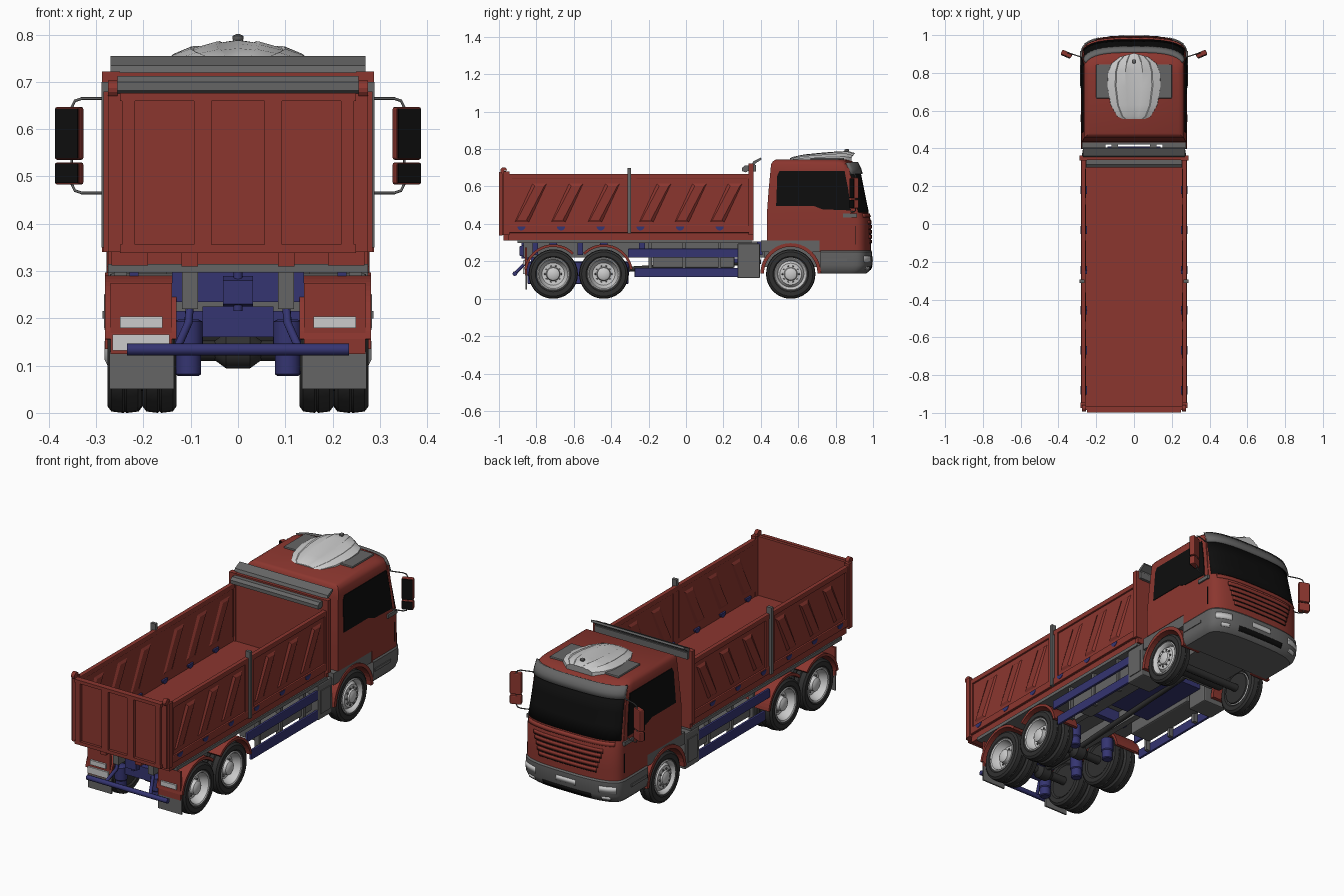
import bpy, bmesh, math
from mathutils import Vector, Matrix

if "Cube" in bpy.data.objects:
    bpy.data.objects.remove(bpy.data.objects["Cube"])

def mat(n, c):
    m = bpy.data.materials.new(n)
    m.diffuse_color = (*c, 1)
    m.use_nodes = True
    m.node_tree.nodes["Principled BSDF"].inputs["Base Color"].default_value = m.diffuse_color
    return m
RED, DRK = mat("red", (.26, .037, .028)), mat("dark_grey", (.13, .13, .13))
BLK, TYR = mat("black", (.004, .004, .004)), mat("rubber", (.03, .03, .03))
BLU = mat("blue", (.035, .035, .165))

def make(name, bm, m=None, sym=False, bev=0, smooth=False):
    bmesh.ops.recalc_face_normals(bm, faces=bm.faces)
    if bev:
        bmesh.ops.bevel(bm, geom=bm.edges[:], offset=bev, segments=2, affect='EDGES', profile=.5)
    me = bpy.data.meshes.new(name)
    bm.to_mesh(me); bm.free()
    o = bpy.data.objects.new(name, me)
    bpy.context.collection.objects.link(o)
    if m: me.materials.append(m)
    if smooth:
        bpy.ops.object.select_all(action='DESELECT')
        o.select_set(True); bpy.context.view_layer.objects.active = o
        bpy.ops.object.shade_smooth_by_angle(angle=math.radians(35))
    if sym: o.modifiers.new("mirror", 'MIRROR')
    return o

def loft(name, rings, m=None, closed=True, caps=True, **k):
    bm = bmesh.new()
    vs = [[bm.verts.new(p) for p in r] for r in rings]
    if not caps: vs.append(vs[0])  # join the last ring to the first
    n = len(rings[0])
    for a, b in zip(vs, vs[1:]):
        for i in range(n if closed else n - 1):
            j = (i + 1) % n
            bm.faces.new((a[i], a[j], b[j], b[i]))
    if closed and caps:
        bm.faces.new(vs[0]); bm.faces.new(vs[-1])
    return make(name, bm, m, **k)

def prism(name, pts, x0, x1, m=None, lean=lambda z: 0, **k):
    return loft(name, [[(x + lean(z), y, z) for y, z in pts] for x in (x0, x1)], m, **k)

def box(name, x0, x1, y0, y1, z0, z1, m=None, **k):
    return prism(name, [(y0, z0), (y1, z0), (y1, z1), (y0, z1)], x0, x1, m, **k)

def arc(cy, cz, r0, r1, a0, a1, n=20):
    p = [(math.radians(a0 + (a1 - a0) * i / n)) for i in range(n + 1)]
    return [(cy + r1 * math.cos(a), cz + r1 * math.sin(a)) for a in p] + \
           [(cy + r0 * math.cos(a), cz + r0 * math.sin(a)) for a in reversed(p)]

def lathe(name, prof, c, m=None, axis='x', n=36, **k):
    rings = []
    for h, r in prof:
        ts = [2 * math.pi * i / n for i in range(n)]
        rings.append([(c[0] + h, c[1] + r * math.cos(t), c[2] + r * math.sin(t)) if axis == 'x' else
                      (c[0] + r * math.cos(t), c[1] + r * math.sin(t), c[2] + h) for t in ts])
    return loft(name, rings, m, smooth=True, **k)

def tube(name, pts, r, m=None, sym=False):
    cu = bpy.data.curves.new(name, 'CURVE')
    cu.dimensions = '3D'; cu.bevel_depth = r; cu.bevel_resolution = 2; cu.use_fill_caps = True
    s = cu.splines.new('POLY'); s.points.add(len(pts) - 1)
    for p, q in zip(s.points, pts): p.co = (*q, 1)
    o = bpy.data.objects.new(name, cu)
    bpy.context.collection.objects.link(o)
    if m: cu.materials.append(m)
    if sym: o.modifiers.new("mirror", 'MIRROR')

# Cab surface: plan outline is half a superellipse in front of straight sides
def interp(t, z):
    for (a, u), (b, v) in zip(t, t[1:]):
        if z <= b: return u + (v - u) * max(0, (z - a) / (b - a))
    return t[-1][1]
yf = lambda z: interp([(.13, .972), (.18, .99), (.42, .988), (.47, .972), (.68, .93), (.72, .915), (.75, .88)], z)
wd = lambda z: interp([(.13, .27), (.18, .277), (.48, .277), (.73, .264)], z)
def front(t, z, g=0):
    c, s = math.cos(t), math.sin(t)
    return (math.copysign(abs(c) ** (2/3), c) * (wd(z) + g), yf(z) - .1 + (.1 + g) * abs(s) ** (2/3), z)
def ring(z, back, g=0):
    return [(wd(z) + g, back, z)] + [front(math.pi * i / 28, z, g) for i in range(29)] + [(-wd(z) - g, back, z)]
def skin(name, xa, xb, zs, m, e=.004, sym=False):
    ta, tb = [math.acos(max(-1, min(1, math.copysign(abs(x) ** 1.5, x)))) for x in (xa, xb)]
    o = loft(name, [[front(ta + (tb - ta) * i / 20, z) for i in range(21)] for z in zs], m, closed=False, smooth=True, sym=sym)
    s = o.modifiers.new("thick", 'SOLIDIFY'); s.thickness = 2 * e; s.offset = 0

back = lambda z: interp([(.3, .432), (.5, .434), (.72, .455), (.75, .47)], z)
rings = [ring(z, back(z)) for z in (.31, .42, .47, .58, .68, .72)]
rings += [ring(.735, .465, -.01), ring(.744, .48, -.03)]
loft("cab", rings, RED, smooth=True)
loft("cab_lower", [ring(z, .715) for z in (.25, .31)], RED, smooth=True)
loft("bumper", [ring(z, .72, g) for z, g in ((.135, -.01), (.15, .003), (.18, .006), (.25, .006), (.258, 0))], DRK, smooth=True)
skin("windscreen", -.965, .965, (.462, .53, .6, .67), BLK, .003)
skin("sun_visor", -.97, .97, (.665, .69, .725), DRK, .012)
skin("wiper_panel", -.9, .9, (.435, .455), RED, .006)
for i in range(5):
    z = .292 + i * .026
    w = .6 + .03 * i
    skin("grille_gap", -w, w, (z, z + .004), BLK, .002)
    skin("grille_bar", -w, w, (z + .005, z + .023), RED, .005)
skin("headlight", .66, .93, (.195, .228), None, .009, True)
skin("fog_light", .70, .85, (.158, .175), None, .009, True)
skin("bumper_mesh", -.5, .5, (.155, .18), BLK, .008)
skin("number_plate", -.2, .2, (.2, .226), None, .01)
lean = lambda z: wd(z) - .277
prism("side_window", [(.482, .497), (.68, .497), (.73, .478), (.882, .472), (.868, .58), (.848, .683), (.5, .683), (.488, .66)],
      .272, .28, BLK, lean, sym=True)
prism("window_frame_post", [(.895, .45), (.91, .45), (.872, .70), (.858, .70)], .25, .276, RED, lean, sym=True)
box("door_seam", .27, .2785, .903, .907, .29, .39, BLK, sym=True)
box("door_handle", .27, .285, .84, .915, .435, .455, DRK, sym=True)
box("door_step", .2, .287, .73, .86, .2, .215, DRK, sym=True)
# Front wheel arch and rear cab skirt
prism("front_fender", arc(.56, .135, .143, .162, 0, 180), .17, .281, RED, sym=True)
prism("arch_panel", [(.72, .25), (.72, .312), (.40, .312), (.40, .25)] +
      [(.56 + .16 * math.cos(a), .135 + .16 * math.sin(a)) for a in [math.radians(134 - 8.8 * i) for i in range(11)]],
      .15, .275, DRK, sym=True)
# Roof fairing, pads and beacon
rows = ((.555, .065, .75), (.57, .09, .758), (.63, .125, .771), (.73, .143, .781), (.82, .14, .788), (.87, .12, .789), (.905, .075, .778))
prof = [(-1, 0), (-.98, .45), (-.7, .76), (-.66, .7), (-.32, .95), (-.28, .9), (0, 1), (.28, .9), (.32, .95), (.66, .7), (.7, .76), (.98, .45), (1, 0)]
loft("roof_fairing", [[(w * u, y - .02 * abs(u) * (y > .8), .735 + (z - .735) * v) for u, v in prof] for y, w, z in rows], smooth=True)
box("roof_pad", .1, .2, .665, .845, .735, .753, DRK, sym=True, bev=.004)
lathe("beacon", [(0, .008), (.006, .012), (.012, .012), (.016, .004)], (0, .86, .785), DRK, 'z', 16)
# Mirrors
tube("mirror_arm", [(.265, .88, .665), (.33, .9, .665), (.345, .905, .66), (.352, .907, .645), (.352, .907, .485),
                    (.345, .905, .47), (.33, .9, .465), (.265, .88, .465)], .003, DRK, True)
def mirror(name, z0, z1):
    for part, y0, y1, i, m in (("housing", .887, .913, 0, RED), ("glass", .883, .889, .003, BLK)):
        o = box(name + "_" + part, .328 + i, .386 - i, y0, y1, z0 + i, z1 - i, m, bev=.005 if not i else 0)
        p = Vector((.356, .9, 0))
        o.data.transform(Matrix.Translation(p) @ Matrix.Rotation(math.radians(22), 4, 'Z') @ Matrix.Translation(-p))
        o.modifiers.new("mirror", 'MIRROR')
mirror("large_mirror", .535, .647)
mirror("small_mirror", .483, .53)

# Tipper body
box("bed_floor", -.26, .26, -.97, .355, .34, .365, RED)
box("bed_sill", .19, .268, -.95, .36, .312, .352, RED, sym=True)
box("bed_subframe", -.275, .275, -.9, .35, .297, .315, DRK)
box("bed_side", .26, .271, -.965, .35, .35, .66, RED, sym=True)
box("side_top_rail", .256, .28, -.96, .35, .64, .667, RED, sym=True, bev=.004)
box("side_bottom_rail", .26, .28, -.96, .35, .352, .392, RED, sym=True, bev=.004)
for y in (-.955, -.335, -.29, .325):
    box("side_upright", .258, .279, y, y + .025, .39, .645, RED, sym=True)
for y in (-.915, -.72, -.525, -.25, -.06, .13):
    # pressed slanted panel with sloping edges
    para = lambda g: [(y + g, .41 + g), (y + .075 - g, .41 + g), (y + .17 - g, .615 - g), (y + .095 + g, .615 - g)]
    loft("side_rib", [[(x, a, b) for a, b in para(g)] for x, g in ((.253, .012), (.26, 0), (.271, 0), (.279, .012))], RED, sym=True)
box("centre_post", .262, .289, -.312, -.295, .35, .70, DRK, sym=True)
for i in range(6):
    y = -.88 + .212 * i
    prism("side_hinge", arc(y, .387, .001, .022, 180, 360, 10), .25, .282, BLU, sym=True)
box("headboard", -.275, .275, .34, .36, .312, .70, RED)
box("headboard_post", .25, .288, .335, .362, .34, .722, RED, sym=True)
box("headboard_rail", -.285, .285, .338, .362, .702, .72, RED)
prism("canopy", [(.345, .70), (.36, .735), (.40, .755), (.405, .745), (.372, .724), (.36, .695)], -.27, .27, DRK)
prism("cover_roller", [(.30, .682), (.30, .70), (.315, .712), (.345, .712), (.345, .69), (.32, .676)], -.255, .255, DRK)
box("canopy_base", -.27, .27, .355, .375, .68, .715, DRK)
# Tailgate
box("tailgate", -.275, .275, -.985, -.965, .34, .675, RED)
for x0, x1 in ((-.245, -.218), (-.093, -.056), (.056, .093), (.218, .245)):
    box("tailgate_rib", x0, x1, -.999, -.98, .342, .675, RED)
box("tailgate_top", -.25, .25, -.999, -.98, .66, .677, RED)
box("tailgate_bottom", -.25, .25, -.999, -.98, .338, .356, RED)
box("tailgate_post", .257, .284, -.975, -.945, .34, .68, RED, sym=True)
prism("tailgate_pivot", arc(-.975, .685, .001, .018, 0, 345, 12), .255, .275, RED, sym=True)
box("tailgate_latch", .085, .12, -.975, -.94, .31, .345, RED, sym=True)

# Chassis
box("chassis_rail", .085, .118, -.87, .72, .22, .305, DRK, sym=True)
for y in (-.82, -.58, -.25, .38):
    box("crossmember", -.14, .14, y, y + .03, .235, .305, BLU)
box("rear_beam", -.075, .075, -.83, -.79, .16, .225, BLU)
box("gearbox_plate", -.13, .13, -.05, .36, .19, .215, BLU)
box("engine", -.15, .15, .42, .9, .17, .31, DRK)
prism("exhaust_silencer", arc(.5, .17, .001, .04, 0, 345, 16), -.15, .15, TYR)
box("tank", .13, .25, -.18, .26, .165, .255, DRK, sym=True, bev=.008)
box("battery_box", .13, .272, .275, .395, .11, .295, DRK, sym=True, bev=.006)
box("box_panel", .26, .276, .295, .375, .14, .26, DRK, sym=True)
for z0, z1, y0 in ((.115, .165, -.275), (.22, .268, -.31)):
    box("side_guard", .258, .272, y0, .28, z0, z1, BLU, sym=True, bev=.004)
for y in (-.2, -.02, .17):
    box("guard_bracket", .235, .262, y, y + .018, .12, .345, DRK, sym=True)
# Rear wheel mudguards, lights and bar
for y in (-.71, -.44):
    prism("rear_mudguard", arc(y, .135, .142, .156, 8 if y > -.5 else 45, 172 if y < -.5 else 135), .13, .281, RED, sym=True)
    box("guard_mount", .21, .23, y - .02, y + .02, .285, .32, BLU, sym=True)
box("mudguard_back", .14, .27, -.862, -.85, .125, .275, RED, sym=True)
box("mud_flap", .135, .272, -.858, -.85, .05, .13, DRK, sym=True)
box("tail_light", .16, .25, -.872, -.86, .18, .204, sym=True)
box("rear_plate", -.265, -.145, -.872, -.86, .132, .166)
tube("rear_bar", [(-.235, -.915, .134), (.235, -.915, .134)], .013, BLU)
tube("bar_arm", [(.1, -.84, .25), (.105, -.86, .19), (.13, -.915, .134)], .009, BLU, True)
tube("tow_coupling", [(0, -.79, .26), (0, -.87, .26)], .022, BLU)
prism("coupling_jaw", [(-.89, .23), (-.86, .225), (-.86, .29), (-.89, .28)], -.032, .032, BLU)
tube("coupling_pin", [(0, -.87, .215), (0, -.87, .3)], .01, BLU)
for y in (-.82, -.575, -.335):
    lathe("air_spring", [(0, .022), (.004, .027), (.045, .027), (.05, .031), (.115, .031), (.12, .02)], (.105, y, .078), BLU, 'z', 20, sym=True)

# Wheels
def tyre(name, x, y):
    w = .036
    p = [(-w + .008, .085), (-w, .095), (-w, .118), (-w + .008, .129), (-.004, .132), (0, .129), (.004, .132),
         (w - .008, .129), (w, .118), (w, .095), (w - .008, .085)]
    lathe(name, p, (x, y, .132), TYR, sym=True, caps=False)
def rim(name, x, y, prof, bolt_x):
    lathe(name, prof, (x, y, .132), sym=True)
    for i in range(10):
        a = math.pi * i / 5
        lathe("wheel_nut", [(0, .005), (.007, .004)], (x + bolt_x, y + .044 * math.cos(a), .132 + .044 * math.sin(a)), DRK, n=6, sym=True)
    lathe("brake_drum", [(-.034, .083), (-.04, .08)], (x, y, .132), TYR, sym=True)
tyre("front_tyre", .238, .56)
rim("front_rim", .238, .56, [(-.03, .086), (.033, .088), (.036, .084), (.032, .078), (.012, .07), (.028, .058), (.03, .036), (.038, .032), (.044, .02)], .028)
for y in (-.71, -.44):
    tyre("rear_tyre_outer", .24, y)
    tyre("rear_tyre_inner", .166, y)
    rim("rear_rim", .24, y, [(-.03, .086), (.033, .088), (.036, .084), (.032, .078), (.005, .07), (-.008, .06), (-.01, .038), (.02, .034), (.028, .022)], -.01)
    lathe("inner_rim", [(-.03, .086), (.04, .086)], (.166, y, .132), TYR, sym=True)
    tube("rear_axle", [(-.2, y, .132), (.2, y, .132)], .022, TYR)
    lathe("differential", [(-.05, .02), (-.025, .038), (.025, .038), (.05, .02)], (0, y, .132), TYR)
tube("front_axle", [(-.22, .56, .132), (.22, .56, .132)], .02, TYR)
tube("drive_shaft", [(0, .4, .2), (0, -.44, .15), (0, -.71, .14)], .014, TYR)
